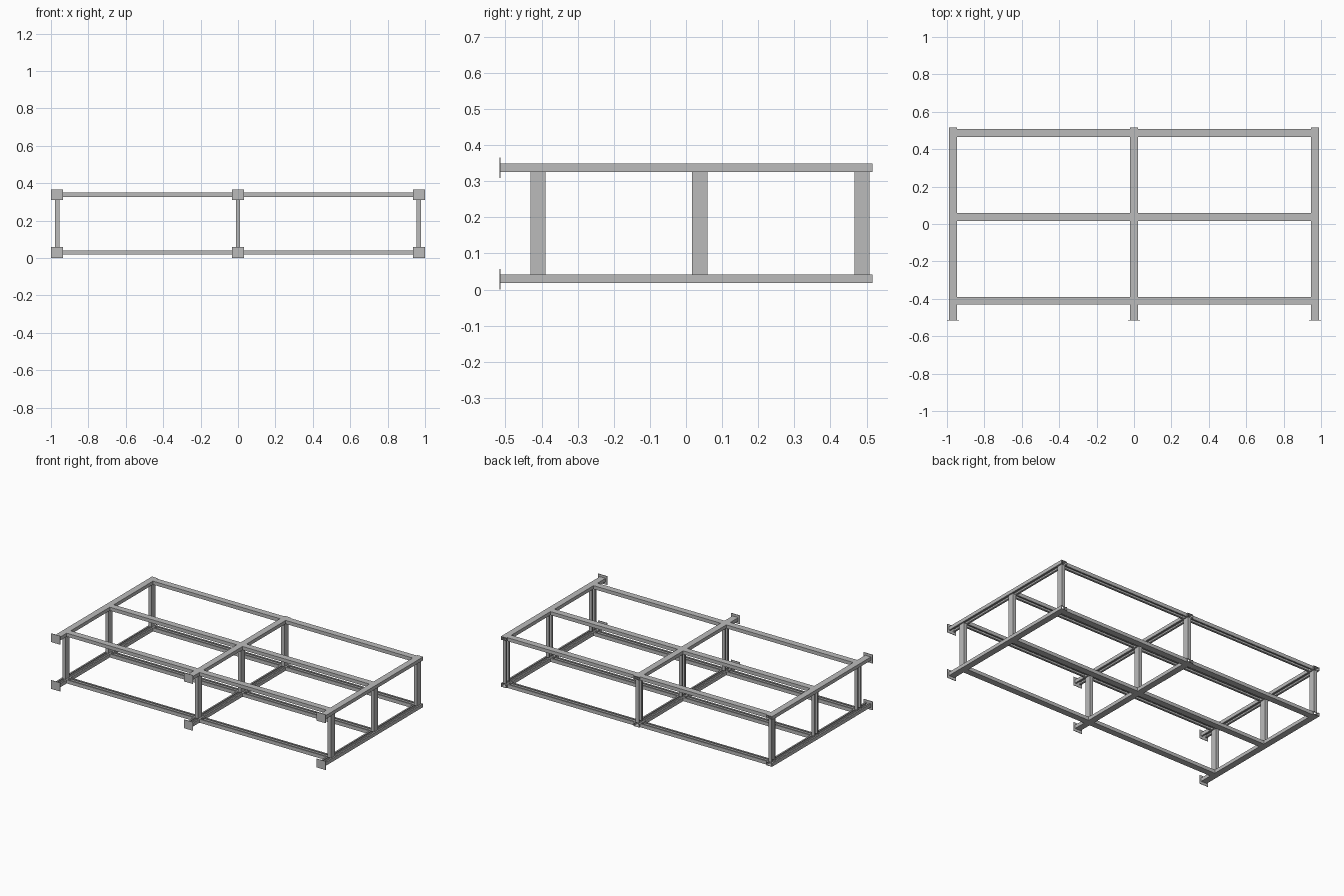
import bpy
import bmesh
from mathutils import Vector

cube = bpy.data.objects.get("Cube")
if cube:
    bpy.data.objects.remove(cube, do_unlink=True)

steel = bpy.data.materials.new("grey steel")
steel.use_nodes = True
grey = (0.5, 0.5, 0.5, 1)
steel.diffuse_color = grey
steel.node_tree.nodes["Principled BSDF"].inputs["Base Color"].default_value = grey

# Strut section: flat web, two legs and inturned lips around a slot
HALF, DEPTH, WALL, SLOT, LIP = 0.021, 0.023, 0.0025, 0.011, 0.006
half_section = [
    (HALF, 0), (HALF, -DEPTH), (SLOT, -DEPTH), (SLOT, LIP - DEPTH),
    (SLOT + WALL, LIP - DEPTH), (SLOT + WALL, WALL - DEPTH),
    (HALF - WALL, WALL - DEPTH), (HALF - WALL, -WALL),
]
section = half_section + [(-u, v) for u, v in reversed(half_section)]

X, Y, Z = Vector((1, 0, 0)), Vector((0, 1, 0)), Vector((0, 0, 1))


def finish(name, bm):
    bmesh.ops.recalc_face_normals(bm, faces=bm.faces)
    mesh = bpy.data.meshes.new(name)
    bm.to_mesh(mesh)
    bm.free()
    mesh.materials.append(steel)
    obj = bpy.data.objects.new(name, mesh)
    bpy.context.collection.objects.link(obj)
    return obj


def strut(name, start, end, web_normal):
    """Sweep the section from start to end; both lie on the web's outer face."""
    start, end = Vector(start), Vector(end)
    across = (end - start).normalized().cross(web_normal)
    bm = bmesh.new()
    ring = [bm.verts.new(start + across * u + web_normal * v) for u, v in section]
    face = bm.faces.new(ring)
    swept = bmesh.ops.extrude_face_region(bm, geom=[face], use_keep_orig=True)
    moved = [g for g in swept["geom"] if isinstance(g, bmesh.types.BMVert)]
    bmesh.ops.translate(bm, verts=moved, vec=end - start)
    return finish(name, bm)


def plate(name, centre, size):
    bm = bmesh.new()
    bmesh.ops.create_cube(bm, size=1)
    bmesh.ops.scale(bm, verts=bm.verts, vec=size)
    bmesh.ops.translate(bm, verts=bm.verts, vec=centre)
    return finish(name, bm)


columns = {"right": -0.967, "middle": 0, "left": 0.967}
rows = {"front": -0.41, "centre": 0.038, "back": 0.487}
# Level: web height, web direction, end plate height
levels = {"lower": (0.018, -Z, 0.029), "upper": (0.349, Z, 0.337)}
FRONT, BACK = -0.515, 0.516

for level, (height, normal, plate_z) in levels.items():
    # Long rails running front to back, each with a front end plate
    for side, x in columns.items():
        strut(f"{level}_{side}_rail", (x, FRONT, height), (x, BACK, height), normal)
        plate(f"{level}_{side}_end_plate", (x, FRONT, plate_z), (0.065, 0.003, 0.057))
    # Cross beams fitted between the rails
    for row, y in rows.items():
        for side, x0, x1 in (("right", columns["right"], 0), ("left", 0, columns["left"])):
            strut(f"{level}_{row}_{side}_cross_beam",
                  (x0 + HALF, y, height), (x1 - HALF, y, height), normal)

# Posts standing between the lower and upper rails
for side, x in columns.items():
    for row, y in rows.items():
        web_x = x + DEPTH / 2
        strut(f"{row}_{side}_post",
              (web_x, y, levels["lower"][0] + DEPTH),
              (web_x, y, levels["upper"][0] - DEPTH), X)
